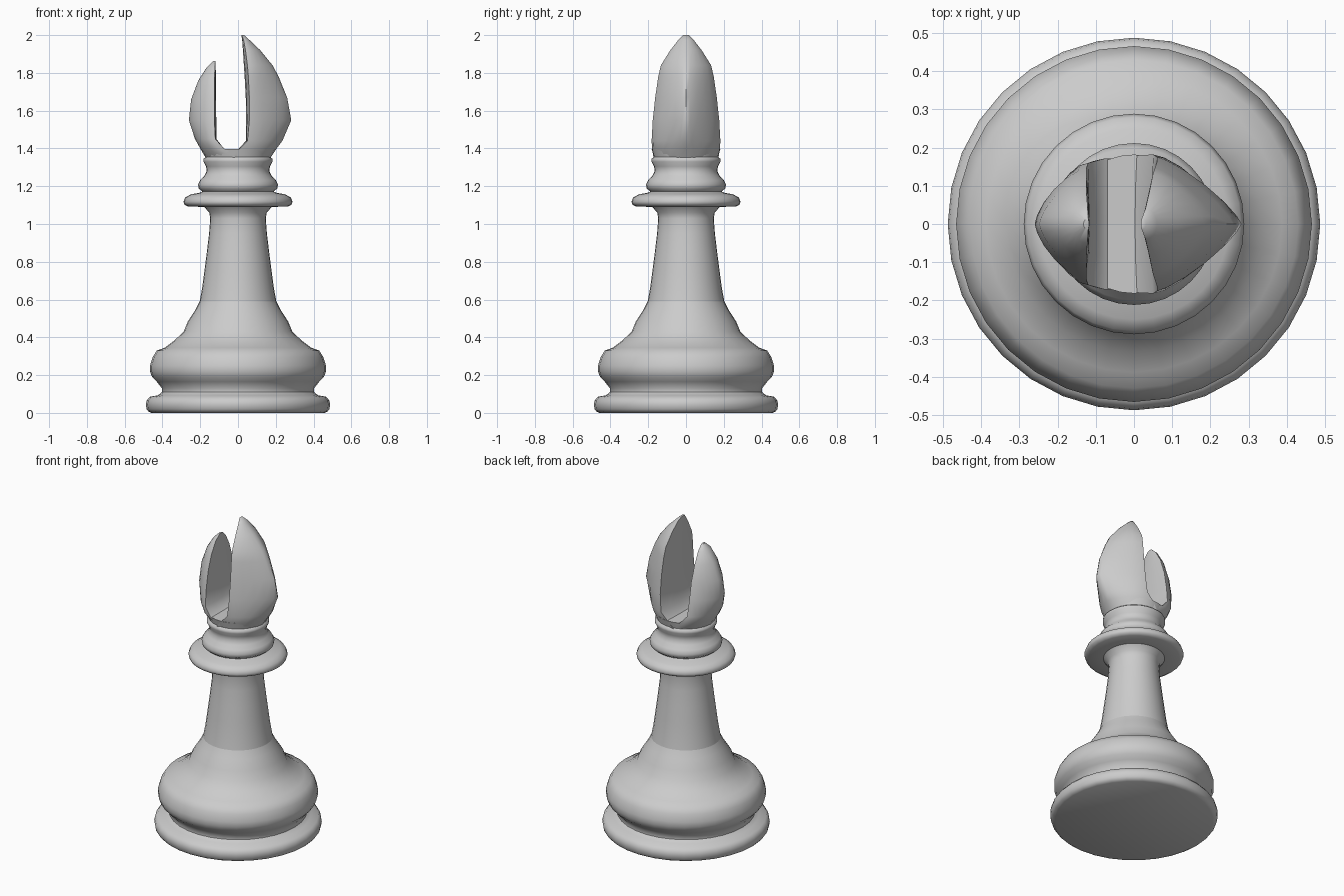
import bpy, bmesh
from math import sin, cos, pi


def skin(name, rings, angle):
    """Make a closed smooth mesh through a stack of equal-sized rings."""
    bm = bmesh.new()
    loops = [[bm.verts.new(p) for p in ring] for ring in rings]
    n = len(loops[0])
    for a, b in zip(loops, loops[1:]):
        for i in range(n):
            j = (i + 1) % n
            bm.faces.new((a[i], a[j], b[j], b[i]))
    bm.faces.new(loops[0][::-1])
    bm.faces.new(loops[-1])
    bmesh.ops.recalc_face_normals(bm, faces=bm.faces)
    mesh = bpy.data.meshes.new(name)
    bm.to_mesh(mesh)
    bm.free()
    ob = bpy.data.objects.new(name, mesh)
    bpy.context.collection.objects.link(ob)
    bpy.ops.object.select_all(action='DESELECT')
    ob.select_set(True)
    bpy.context.view_layer.objects.active = ob
    bpy.ops.object.shade_smooth_by_angle(angle=angle)
    return ob


def lathe(name, profile, sides=32):
    rings = [[(r * cos(2 * pi * i / sides), r * sin(2 * pi * i / sides), z)
              for i in range(sides)] for r, z in profile]
    return skin(name, rings, 0.9)


def prong(name, levels, side):
    """Level: z, inner x, corner x, outer x, half depth, pointedness."""
    rings = []
    for z, xi, xc, xo, h, p in levels:
        ring = []
        for k in range(13):
            t = -pi / 2 + pi * k / 12
            s = abs(sin(t)) ** p * (1 if t > 0 else -1)
            ring.append((side * (xc + (xo - xc) * max(cos(t), 0) ** p), h * s, z))
        for f in (0.5, 0, -0.5):
            ring.append((side * (xi + (xc - xi) * f * f), h * f, z))
        rings.append(ring)
    return skin(name, rings, 0.75)


# Foot and moulded base
lathe("base", [(0.46, 0), (0.475, 0.008), (0.484, 0.02), (0.488, 0.045),
               (0.484, 0.065), (0.468, 0.085), (0.425, 0.093), (0.403, 0.11),
               (0.403, 0.13), (0.43, 0.165), (0.455, 0.19), (0.466, 0.22),
               (0.466, 0.25), (0.452, 0.295), (0.43, 0.33), (0.388, 0.345),
               (0.335, 0.385), (0.288, 0.43), (0.265, 0.485), (0.226, 0.545),
               (0.203, 0.59)])

# Tapered stem
lathe("stem", [(0.203, 0.59), (0.19, 0.66), (0.178, 0.75), (0.165, 0.85),
               (0.153, 0.95), (0.147, 1.03), (0.152, 1.06), (0.18, 1.092)])

# Collar rings and cup under the head
lathe("collar", [(0.17, 1.09), (0.265, 1.093), (0.284, 1.103), (0.289, 1.118),
                 (0.28, 1.14), (0.25, 1.157), (0.205, 1.165), (0.188, 1.172),
                 (0.208, 1.188), (0.212, 1.21), (0.2, 1.232), (0.178, 1.255),
                 (0.166, 1.28), (0.169, 1.305), (0.182, 1.33), (0.182, 1.345),
                 (0.17, 1.355), (0.182, 1.397)])

# Tall half of the split head
prong("tall_head_half", [
    (1.34, -0.04, -0.04, 0.165, 0.170, 1.0), (1.40, 0.005, 0.01, 0.205, 0.180, 1.1),
    (1.44, 0.042, 0.05, 0.235, 0.182, 1.35), (1.55, 0.043, 0.06, 0.282, 0.176, 1.6),
    (1.67, 0.041, 0.06, 0.260, 0.163, 1.6), (1.78, 0.035, 0.055, 0.215, 0.147, 1.5),
    (1.84, 0.031, 0.05, 0.183, 0.133, 1.4), (1.92, 0.026, 0.04, 0.118, 0.083, 1.2),
    (1.975, 0.022, 0.03, 0.060, 0.040, 1.0), (2.0, 0.018, 0.02, 0.032, 0.014, 1.0)], 1)

# Short half of the split head
prong("short_head_half", [
    (1.34, -0.04, -0.04, 0.165, 0.170, 1.0), (1.40, 0.075, 0.075, 0.200, 0.172, 1.1),
    (1.45, 0.114, 0.12, 0.228, 0.160, 1.2), (1.55, 0.115, 0.125, 0.260, 0.145, 1.35),
    (1.66, 0.116, 0.125, 0.248, 0.125, 1.35), (1.76, 0.117, 0.125, 0.210, 0.090, 1.2),
    (1.83, 0.118, 0.122, 0.165, 0.050, 1.0), (1.862, 0.118, 0.12, 0.132, 0.015, 1.0)], -1)
